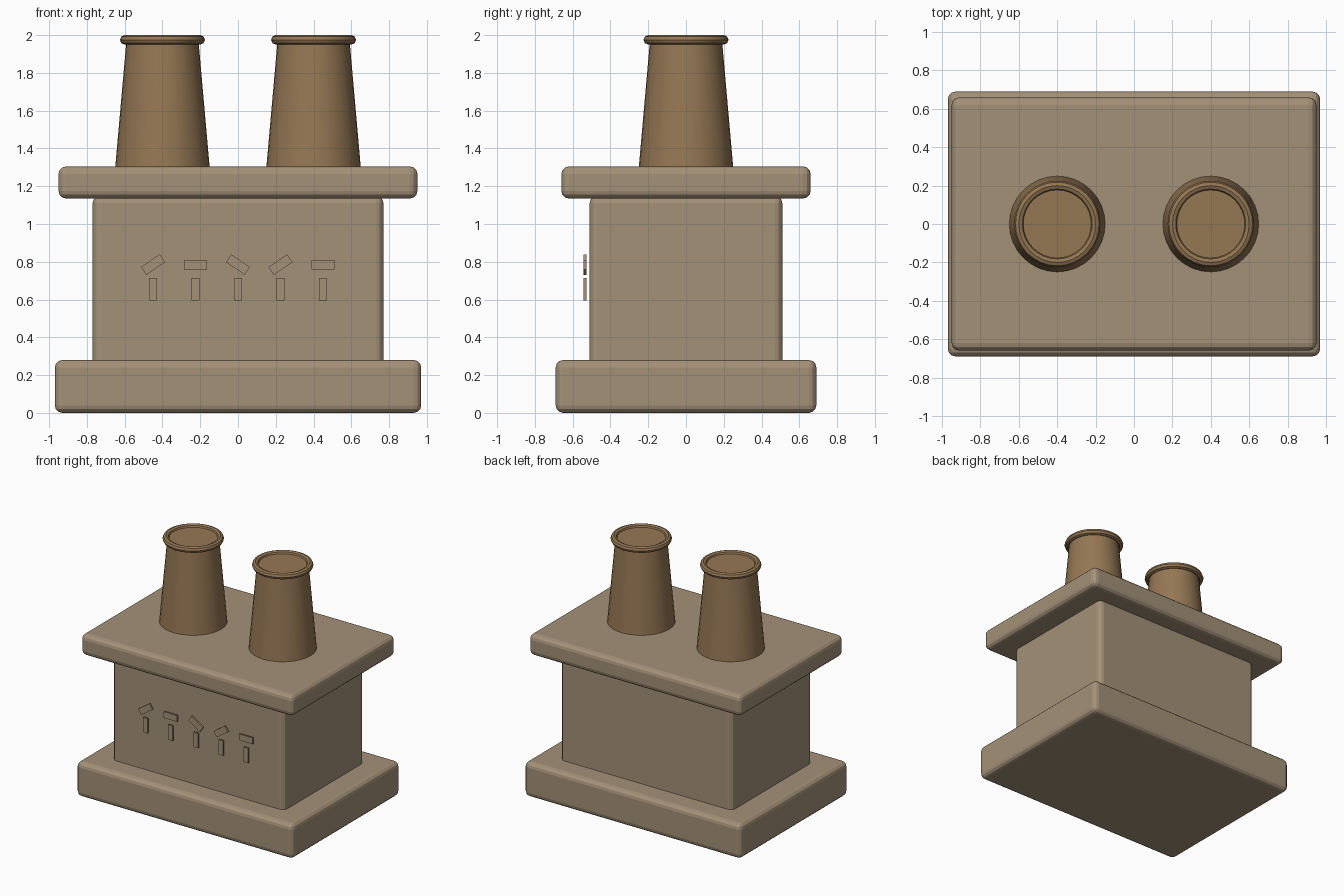
import bpy
import math

if "Cube" in bpy.data.objects:
    bpy.data.objects.remove(bpy.data.objects["Cube"], do_unlink=True)


def material(name, colour):
    mat = bpy.data.materials.new(name)
    mat.use_nodes = True
    mat.diffuse_color = (*colour, 1)
    mat.node_tree.nodes["Principled BSDF"].inputs["Base Color"].default_value = (*colour, 1)
    return mat


stone = material("sandstone", (0.37, 0.285, 0.19))
clay = material("brown clay", (0.30, 0.185, 0.088))


def finish(name, mat, smooth=True):
    obj = bpy.context.object
    obj.name = name
    obj.data.materials.append(mat)
    if smooth:
        bpy.ops.object.shade_smooth_by_angle(angle=math.radians(35))
    return obj


def block(name, width, depth, bottom, top, bevel):
    bpy.ops.mesh.primitive_cube_add(size=1, location=(0, 0, (bottom + top) / 2))
    bpy.context.object.scale = (width, depth, top - bottom)
    bpy.ops.object.transform_apply(location=False, rotation=False, scale=True)
    obj = finish(name, stone, smooth=False)
    mod = obj.modifiers.new("rounded edges", 'BEVEL')
    mod.width = bevel
    mod.segments = 3
    return obj


def plate(name, x, z, width, height, angle=0):
    bpy.ops.mesh.primitive_cube_add(size=1, location=(x, -0.535, z), rotation=(0, angle, 0))
    bpy.context.object.scale = (width, 0.014, height)
    finish(name, stone, smooth=False)


# Stacked masonry
block("base_slab", 1.94, 1.38, 0.0, 0.28, 0.04)
block("stack_body", 1.54, 1.02, 0.22, 1.15, 0.04)
block("cap_slab", 1.90, 1.32, 1.135, 1.305, 0.04)

# Tapered pots, each with a rolled rim
for side, x in (("left", 0.4), ("right", -0.4)):
    bpy.ops.mesh.primitive_cone_add(vertices=32, radius1=0.25, radius2=0.19, depth=0.68,
                                    location=(x, 0, 1.64))
    finish(side + "_pot", clay)
    bpy.ops.mesh.primitive_torus_add(major_radius=0.2, minor_radius=0.025, major_segments=32,
                                     minor_segments=8, location=(x, 0, 1.975))
    finish(side + "_pot_rim", clay)

# Row of carved marks: an upright with a bar tilted above it
for i, tilt in enumerate((-1, 0, 1, -1, 0)):
    x = (i - 2) * 0.225
    plate(f"mark_upright_{i + 1}", x, 0.655, 0.04, 0.12)
    plate(f"mark_bar_{i + 1}", x, 0.785, 0.12, 0.05, tilt * 0.6)
